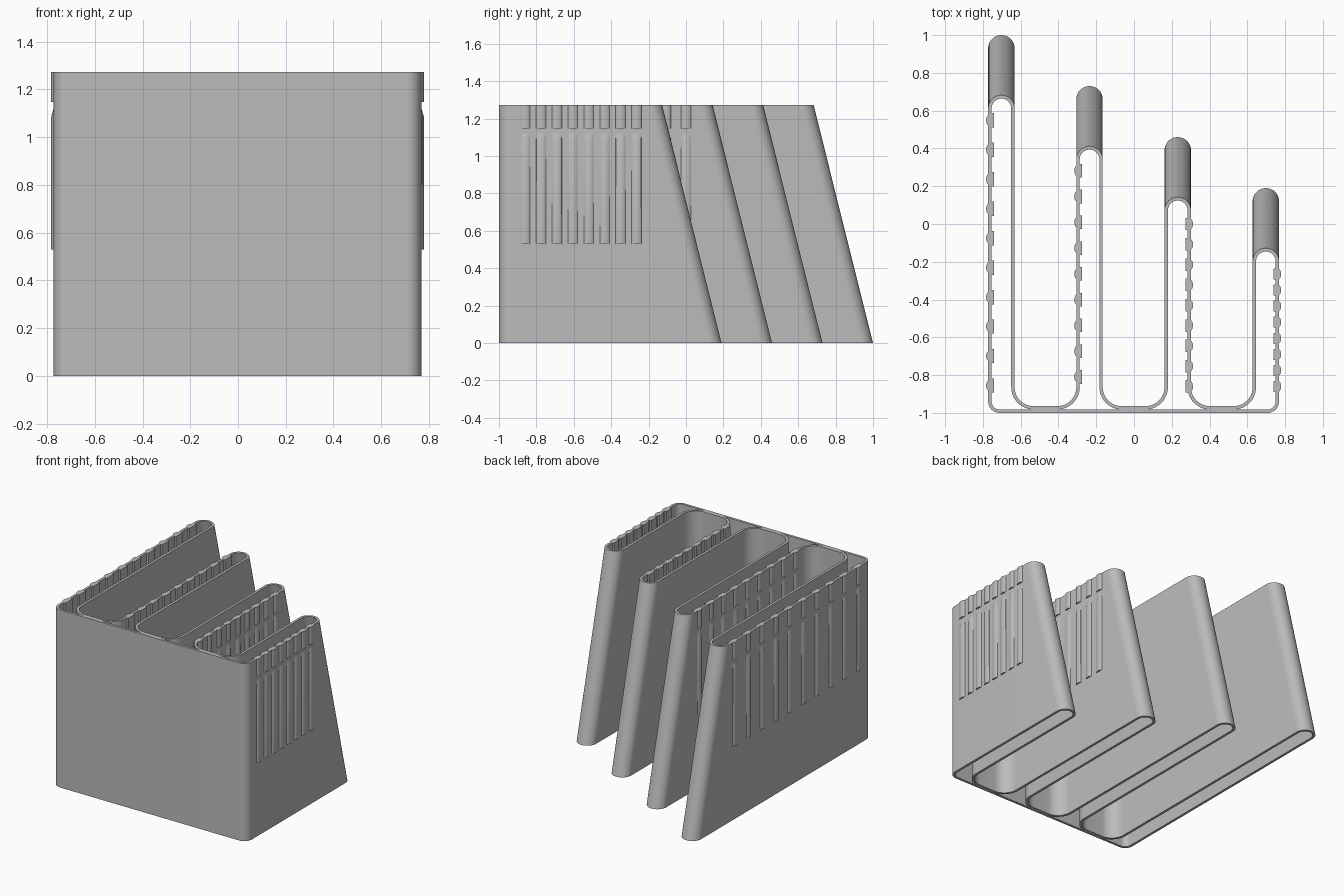
import bpy, bmesh, math

if "Cube" in bpy.data.objects:
    bpy.data.objects.remove(bpy.data.objects["Cube"])

# Main dimensions
H = 1.273            # height
T = 0.018            # wall thickness
R = 0.070            # outer radius of each fin
SHEAR = -0.318       # how far the fin tips lean forward at the top
FINS = [(-0.702, 1.0), (-0.2355, 0.73), (0.2315, 0.46), (0.698, 0.19)]  # centre x, tip y

grey = bpy.data.materials.new("plain grey")
grey.diffuse_color = (0.5, 0.5, 0.5, 1)
grey.use_nodes = True
grey.node_tree.nodes["Principled BSDF"].inputs["Base Color"].default_value = grey.diffuse_color


def finish(bm, name):
    bmesh.ops.recalc_face_normals(bm, faces=bm.faces)
    mesh = bpy.data.meshes.new(name)
    bm.to_mesh(mesh)
    bm.free()
    mesh.materials.append(grey)
    mesh.shade_smooth()
    mesh.set_sharp_from_angle(angle=math.radians(30))
    obj = bpy.data.objects.new(name, mesh)
    bpy.context.collection.objects.link(obj)
    return obj


def arc(cx, cy, r, a0, a1, n, lean=0.0):
    pts = []
    for i in range(n + 1):
        a = math.radians(a0 + (a1 - a0) * i / n)
        pts.append((cx + r * math.cos(a), cy + r * math.sin(a), lean))
    return pts


def offset(path, d):
    """Offset a closed path to its left by d, with mitred corners."""
    out = []
    for i, (x, y, lean) in enumerate(path):
        px, py, _ = path[i - 1]
        nx, ny, _ = path[(i + 1) % len(path)]
        l1, l2 = math.hypot(x - px, y - py), math.hypot(nx - x, ny - y)
        n1 = (-(y - py) / l1, (x - px) / l1)
        n2 = (-(ny - y) / l2, (nx - x) / l2)
        k = d / (1 + n1[0] * n2[0] + n1[1] * n2[1])
        out.append((x + (n1[0] + n2[0]) * k, y + (n1[1] + n2[1]) * k, lean))
    return out


# Centreline of the folded wall: up and around each fin, across each gap, back along the front
rc = R - T / 2               # fin radius on the centreline
ru = 0.1 + T / 2             # gap corner radius
rf = 0.06 - T / 2            # front corner radius
y_gap, y_front = -1 + 1.5 * T, -1 + T / 2
path = []
for i, (cx, tip) in enumerate(FINS):
    path += arc(cx, tip - R, rc, 180, 0, 24, SHEAR)
    if i < len(FINS) - 1:
        path += arc(cx + rc + ru, y_gap + ru, ru, 180, 270, 12)
        path += arc(FINS[i + 1][0] - rc - ru, y_gap + ru, ru, 270, 360, 12)
path += arc(FINS[-1][0] + rc - rf, y_front + rf, rf, 0, -90, 10)
path += arc(FINS[0][0] - rc + rf, y_front + rf, rf, -90, -180, 10)

# Folded wall, lofted from the bottom to the leaning top
bm = bmesh.new()
rings = []
for z in (0, H):
    for d in (T / 2, -T / 2):
        rings.append([bm.verts.new((x, y + lean * z / H, z))
                      for x, y, lean in offset(path, d)])
out0, in0, out1, in1 = rings
n = len(path)
for i in range(n):
    j = (i + 1) % n
    for a, b in ((out0, out1), (out1, in1), (in1, in0), (in0, out0)):
        bm.faces.new((a[i], a[j], b[j], b[i]))
finish(bm, "folded_wall")


def loft(bm, sections):
    loops = [[bm.verts.new(p) for p in s] for s in sections]
    m = len(loops[0])
    for a, b in zip(loops, loops[1:]):
        for i in range(m):
            j = (i + 1) % m
            bm.faces.new((a[i], a[j], b[j], b[i]))
    bm.faces.new(loops[0])
    bm.faces.new(loops[-1])


def bump(wall_x, side, y, z, scale):
    """Rounded outer ridge section, rooted inside the wall."""
    pts = []
    for i in range(9):
        a = math.pi * i / 8
        depth = -0.004 + 0.015 * scale * math.sin(a)
        pts.append((wall_x + side * depth, y - 0.0275 * math.cos(a), z))
    return pts


def pad(wall_x, side, y, w, z):
    """Flat inner backing section."""
    x0, x1 = wall_x - side * 0.005, wall_x - side * 0.030
    return [(x0, y - w, z), (x0, y + w, z), (x1, y + w, z), (x1, y - w, z)]


# Rows of ribs: fin index, side, first y, spacing, count, half width of the backing
ROWS = [(0, -1, -0.855, 0.156, 10, 0.038),
        (1, -1, -0.81, 0.1365, 9, 0.036),
        (2, 1, -0.86, 0.1075, 9, 0.033),
        (3, 1, -0.86, 0.085, 8, 0.029)]
for k, side, y0, step, count, w in ROWS:
    wall_x = FINS[k][0] + side * R
    bm = bmesh.new()
    for i in range(count):
        y = y0 + i * step
        # long lower ridge with a tapered top, short upper ridge, inner backing
        loft(bm, [bump(wall_x, side, y, z, s) for z, s in ((0.53, 1), (1.085, 1), (1.125, 0.2))])
        loft(bm, [bump(wall_x, side, y, z, 1) for z in (1.148, H)])
        loft(bm, [pad(wall_x, side, y, w, z) for z in (0.53, H)])
    finish(bm, f"rib_row_{k + 1}")
